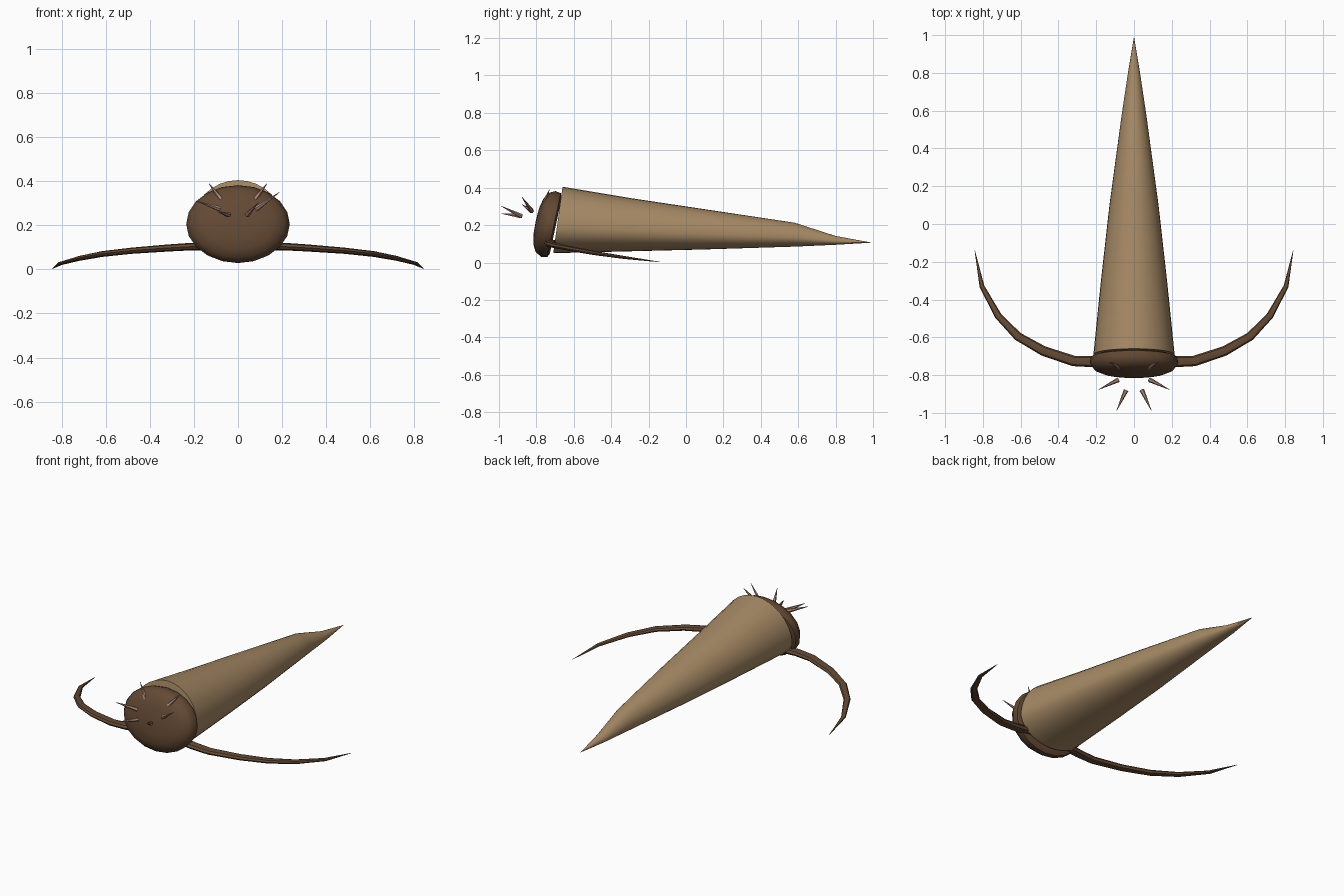
import bpy
import bmesh
from math import sin, cos, pi, radians
from mathutils import Vector, Matrix

cube = bpy.data.objects.get("Cube")
if cube:
    bpy.data.objects.remove(cube, do_unlink=True)


def material(name, rgb):
    mat = bpy.data.materials.new(name)
    mat.use_nodes = True
    mat.diffuse_color = (*rgb, 1)
    mat.node_tree.nodes["Principled BSDF"].inputs["Base Color"].default_value = (*rgb, 1)
    return mat


tan = material("tan shell", (0.38, 0.25, 0.13))
brown = material("dark brown", (0.125, 0.066, 0.034))
pink = material("dusky pink", (0.40, 0.23, 0.18))


def loft(name, rings, mat, angle=40):
    """Skin a list of equal-sized rings of points and cap both ends."""
    bm = bmesh.new()
    rows = [[bm.verts.new(p) for p in ring] for ring in rings]
    count = len(rows[0])
    for a, b in zip(rows, rows[1:]):
        for i in range(count):
            j = (i + 1) % count
            bm.faces.new((a[i], a[j], b[j], b[i]))
    bm.faces.new(rows[0])
    bm.faces.new(rows[-1])
    bmesh.ops.remove_doubles(bm, verts=bm.verts, dist=0.0002)
    bmesh.ops.recalc_face_normals(bm, faces=bm.faces)
    mesh = bpy.data.meshes.new(name)
    bm.to_mesh(mesh)
    bm.free()
    mesh.materials.append(mat)
    obj = bpy.data.objects.new(name, mesh)
    bpy.context.collection.objects.link(obj)
    bpy.ops.object.select_all(action='DESELECT')
    obj.select_set(True)
    bpy.context.view_layer.objects.active = obj
    bpy.ops.object.shade_smooth_by_angle(angle=radians(angle))
    return obj


def tube(name, points, sizes, mat, sides):
    """Tapered tube; sizes are (sideways, upright) radii at each point."""
    pts = [Vector(p) for p in points]
    rings = []
    for k, (p, (wide, tall)) in enumerate(zip(pts, sizes)):
        along = (pts[min(k + 1, len(pts) - 1)] - pts[max(k - 1, 0)]).normalized()
        side = along.cross(Vector((0, 0, 1))).normalized()
        up = side.cross(along)
        rings.append([p + side * wide * cos(2 * pi * i / sides)
                      + up * tall * sin(2 * pi * i / sides) for i in range(sides)])
    return loft(name, rings, mat)


# Conical shell: y, half width, bottom, top
stations = [(-0.70, 0.215, 0.05, 0.405), (-0.3, 0.175, 0.06, 0.345),
            (0.1, 0.13, 0.07, 0.285), (0.58, 0.065, 0.085, 0.213),
            (0.8, 0.032, 0.095, 0.142), (0.99, 0.0005, 0.106, 0.107)]
shell_rings = []
for y, half, low, high in stations:
    mid = low + 0.38 * (high - low)
    ring = []
    for i in range(32):
        a = 2 * pi * i / 32
        s = sin(a)
        z = mid + (high - mid if s > 0 else mid - low) * s
        lean = 0.05 * (z - low) / (high - low) - 0.01 if y == -0.70 else 0
        ring.append((half * cos(a), y + lean, z))
    shell_rings.append(ring)
loft("shell", shell_rings, tan, 50)

# Domed lid over the shell mouth: relative radius, depth
profile = [(0.001, -0.06), (0.4, -0.057), (0.7, -0.045), (0.9, -0.025),
           (1, 0.01), (0.97, 0.04), (0.85, 0.05), (0.001, 0.035)]
lid = loft("lid", [[(0.235 * r * cos(2 * pi * i / 20), y, 0.18 * r * sin(2 * pi * i / 20))
                    for i in range(20)] for r, y in profile], brown, 50)
lid.data.transform(Matrix.Translation((0, -0.745, 0.208)) @ Matrix.Rotation(radians(-12), 4, 'X'))

# Curved side arms
arm = [(0.12, -0.715, 0.105), (0.22, -0.728, 0.103), (0.32, -0.725, 0.097),
       (0.48, -0.672, 0.085), (0.615, -0.595, 0.07), (0.72, -0.485, 0.05),
       (0.805, -0.33, 0.027), (0.843, -0.14, 0.003)]
arm_sizes = [(0.03, 0.018), (0.03, 0.017), (0.028, 0.016), (0.026, 0.014),
             (0.023, 0.013), (0.019, 0.011), (0.013, 0.008), (0.001, 0.001)]

# Feelers in front of the lid: base, tip
feelers = {"upper": ((0.075, -0.76, 0.316), (0.132, -0.73, 0.39)),
           "outer": ((0.083, -0.825, 0.275), (0.188, -0.877, 0.35)),
           "inner": ((0.042, -0.88, 0.248), (0.092, -0.988, 0.302))}

for label, sign in (("left", 1), ("right", -1)):
    def flip(points):
        return [(sign * x, y, z) for x, y, z in points]

    tube(label + "_arm", flip(arm), arm_sizes, brown, 8)
    for part, (base, tip) in feelers.items():
        if sign < 0 and part != "upper":
            tip = (tip[0], tip[1], tip[2] - 0.04)
        tube(f"{label}_{part}_feeler", flip([base, tip]),
             [(0.013, 0.013), (0.001, 0.001)], pink, 6)
